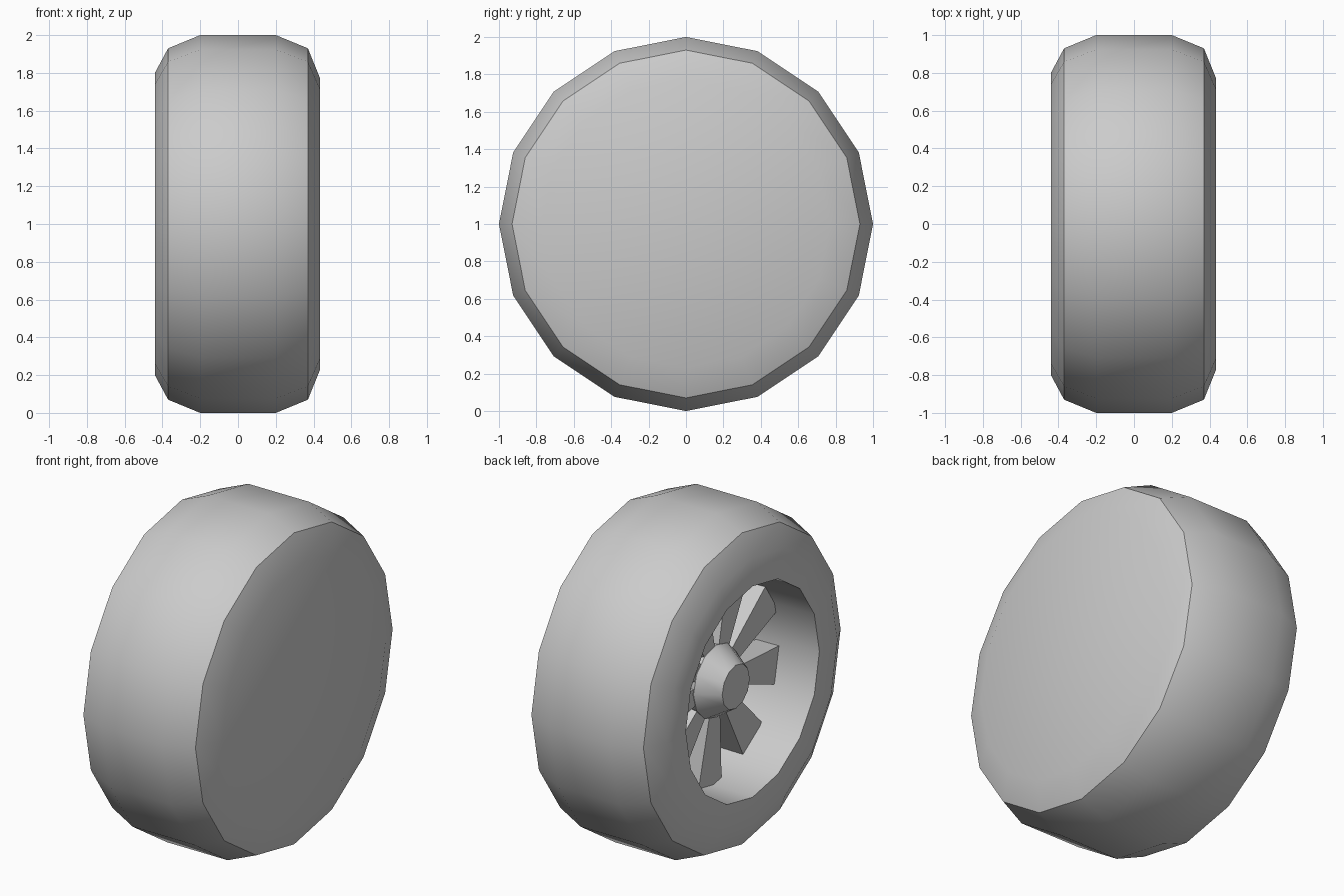
import bpy, bmesh, math
from mathutils import Matrix

if "Cube" in bpy.data.objects:
    bpy.data.objects.remove(bpy.data.objects["Cube"])

CENTRE_Z = 1.0


def finish(bm, name):
    bmesh.ops.recalc_face_normals(bm, faces=bm.faces)
    mesh = bpy.data.meshes.new(name)
    bm.to_mesh(mesh)
    bm.free()
    ob = bpy.data.objects.new(name, mesh)
    ob.location.z = CENTRE_Z
    bpy.context.collection.objects.link(ob)
    bpy.ops.object.select_all(action='DESELECT')
    ob.select_set(True)
    bpy.context.view_layer.objects.active = ob
    bpy.ops.object.shade_smooth_by_angle(angle=math.radians(35))
    return ob


def lathe(name, profile, sides):
    """Turn (x, radius) points around the x axle and cap both ends."""
    bm = bmesh.new()
    rings = []
    for x, r in profile:
        ring = []
        for i in range(sides):
            a = 2 * math.pi * i / sides
            ring.append(bm.verts.new((x, r * math.sin(a), r * math.cos(a))))
        rings.append(ring)
    for a, b in zip(rings, rings[1:]):
        for i in range(sides):
            j = (i + 1) % sides
            bm.faces.new((a[i], a[j], b[j], b[i]))
    bm.faces.new(rings[0])
    bm.faces.new(rings[-1])
    return finish(bm, name)


def spoke(name, angle):
    """Tapered bar from hub to rim, widening outwards."""
    bm = bmesh.new()
    ends = []
    for r, half, front, back in ((0.12, 0.04, -0.2, -0.04), (0.635, 0.112, -0.18, -0.03)):
        ends.append([bm.verts.new((x, r, z)) for x, z in
                     ((front, -half), (front, half), (back, half), (back, -half))])
    for i in range(4):
        j = (i + 1) % 4
        bm.faces.new((ends[0][i], ends[0][j], ends[1][j], ends[1][i]))
    bm.faces.new(ends[0])
    bm.faces.new(ends[1])
    bm.transform(Matrix.Rotation(angle, 4, 'X'))
    return finish(bm, name)


# Tyre: closed back on +x, rim recess open towards -x
lathe("tyre_and_rim", [(0.435, 0.77), (0.37, 0.93), (0.2, 1.0), (-0.2, 1.0),
                       (-0.37, 0.93), (-0.44, 0.8), (-0.44, 0.63), (0.05, 0.62)], 16)

# Hub cap
lathe("hub", [(0.05, 0.17), (-0.16, 0.21), (-0.2, 0.215), (-0.33, 0.13)], 12)

# Nine spokes
for k in range(9):
    spoke(f"spoke_{k + 1}", math.radians(-87 + 40 * k))
